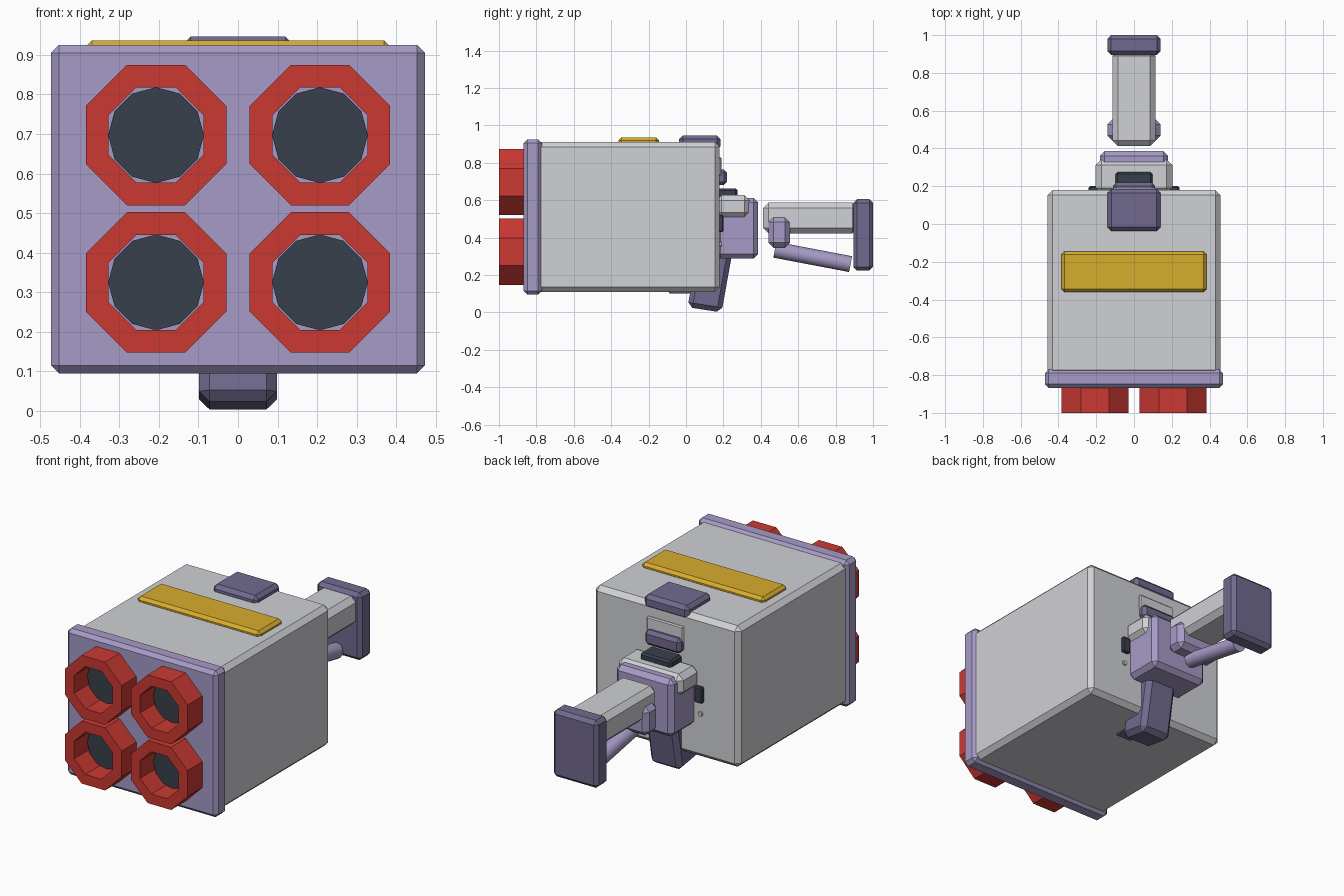
import bpy, bmesh, math
from mathutils import Vector

if "Cube" in bpy.data.objects:
    bpy.data.objects.remove(bpy.data.objects["Cube"])


def material(name, rgb):
    m = bpy.data.materials.new(name)
    lin = [(c / 255 / 12.92) if c < 11 else ((c / 255 + 0.055) / 1.055) ** 2.4 for c in rgb]
    m.diffuse_color = (*lin, 1)
    m.use_nodes = True
    m.node_tree.nodes["Principled BSDF"].inputs["Base Color"].default_value = m.diffuse_color
    return m


GREY = material("light_grey", (208, 209, 213))
LILAC = material("lilac", (166, 155, 198))
PURPLE = material("dark_purple", (113, 106, 142))
RED = material("red", (203, 57, 50))
YELLOW = material("yellow", (215, 173, 45))
DARK = material("charcoal", (57, 64, 76))


def finish(bm, name, mat, bevel=0.0):
    if bevel:
        bmesh.ops.bevel(bm, geom=bm.edges[:], offset=bevel, segments=1,
                        affect='EDGES', clamp_overlap=True)
    bmesh.ops.recalc_face_normals(bm, faces=bm.faces[:])
    me = bpy.data.meshes.new(name)
    bm.to_mesh(me)
    bm.free()
    me.materials.append(mat)
    ob = bpy.data.objects.new(name, me)
    bpy.context.collection.objects.link(ob)
    return ob


def box(name, mat, x, y, z, bevel=0.0):
    """Chamfered box from (min, max) ranges."""
    bm = bmesh.new()
    bmesh.ops.create_cube(bm, size=1)
    for v in bm.verts:
        v.co = [r[0] if c < 0 else r[1] for c, r in zip(v.co, (x, y, z))]
    return finish(bm, name, mat, bevel)


def sym(w):
    return (-w, w)


def cylinder(name, mat, a, b, radius, sides):
    a, b = Vector(a), Vector(b)
    bm = bmesh.new()
    bmesh.ops.create_cone(bm, cap_ends=True, segments=sides, radius1=radius,
                          radius2=radius, depth=(b - a).length)
    ob = finish(bm, name, mat)
    ob.location = (a + b) / 2
    ob.rotation_euler = (b - a).to_track_quat('Z', 'Y').to_euler()
    return ob


def ring(name, mat, cx, cz, y0, y1, outer, inner):
    """Octagonal tube running along y."""
    bm = bmesh.new()
    loops = []
    for r, y in ((outer, y0), (outer, y1), (inner, y1), (inner, y0)):
        loops.append([bm.verts.new((cx + r * math.cos(math.pi * (i + .5) / 4), y,
                                    cz + r * math.sin(math.pi * (i + .5) / 4)))
                      for i in range(8)])
    for k in range(4):
        a, b = loops[k], loops[(k + 1) % 4]
        for i in range(8):
            j = (i + 1) % 8
            bm.faces.new((a[i], a[j], b[j], b[i]))
    return finish(bm, name, mat)


def extruded(name, mat, profile, half_width, bevel):
    """Side profile (y, z) extruded across x."""
    bm = bmesh.new()
    l, r = [[bm.verts.new((s * half_width, y, z)) for y, z in profile] for s in (-1, 1)]
    bm.faces.new(l)
    bm.faces.new(r[::-1])
    n = len(profile)
    for i in range(n):
        j = (i + 1) % n
        bm.faces.new((l[i], r[i], r[j], l[j]))
    return finish(bm, name, mat, bevel)


# Main housing and front plate
box("housing", GREY, sym(.457), (-.80, .18), (.11, .91), .026)
box("front_plate", LILAC, sym(.472), (-.868, -.77), (.095, .925), .02)

# Four barrels
for cx in (-.207, .207):
    for cz in (.325, .697):
        ring("barrel_ring", RED, cx, cz, -1, -.86, .192, .130)
        cylinder("barrel_bore", DARK, (cx, -.86, cz), (cx, -.882, cz), .121, 12)

# Top details
box("top_stripe", YELLOW, sym(.385), (-.36, -.145), (.895, .936), .016)
box("rear_sight", PURPLE, sym(.14), (-.037, .185), (.868, .946), .02)

# Rear panel details
box("rear_panel", GREY, sym(.115), (.16, .19), (.73, .83), .006)
box("rear_latch", PURPLE, sym(.112), (.16, .22), (.68, .765), .018)
box("rear_pad", DARK, sym(.097), (.16, .275), (.61, .662), .01)
for s in (-1, 1):
    box("side_clip", DARK, (s * .215 - .025, s * .215 + .025), (.17, .2), (.43, .52), .006)
    cylinder("bolt", GREY, (s * .22, .17, .365), (s * .22, .192, .365), .013, 8)

# Grip mount and grip
box("mount_collar", GREY, sym(.203), (.16, .342), (.503, .627), .03)
box("grip_mount", LILAC, sym(.18), (.16, .386), (.287, .612), .025)
extruded("grip", PURPLE, [(.008, .028), (.19, 0), (.255, .36), (.07, .36)], .098, .026)
box("trigger_plate", PURPLE, sym(.05), (-.09, .03), (.1, .13), .004)

# Shoulder stock
box("stock_tube", GREY, sym(.115), (.412, .92), (.422, .587), .03)
box("stock_clamp", LILAC, sym(.141), (.44, .556), (.345, .51), .028)
rod = cylinder("stock_rod", LILAC, (0, .475, .335), (0, .88, .258), .043, 16)
box("butt_plate", PURPLE, sym(.141), (.895, 1.0), (.223, .605), .02)

# Smooth the round strut only
bpy.context.view_layer.objects.active = rod
rod.select_set(True)
bpy.ops.object.shade_smooth_by_angle()
